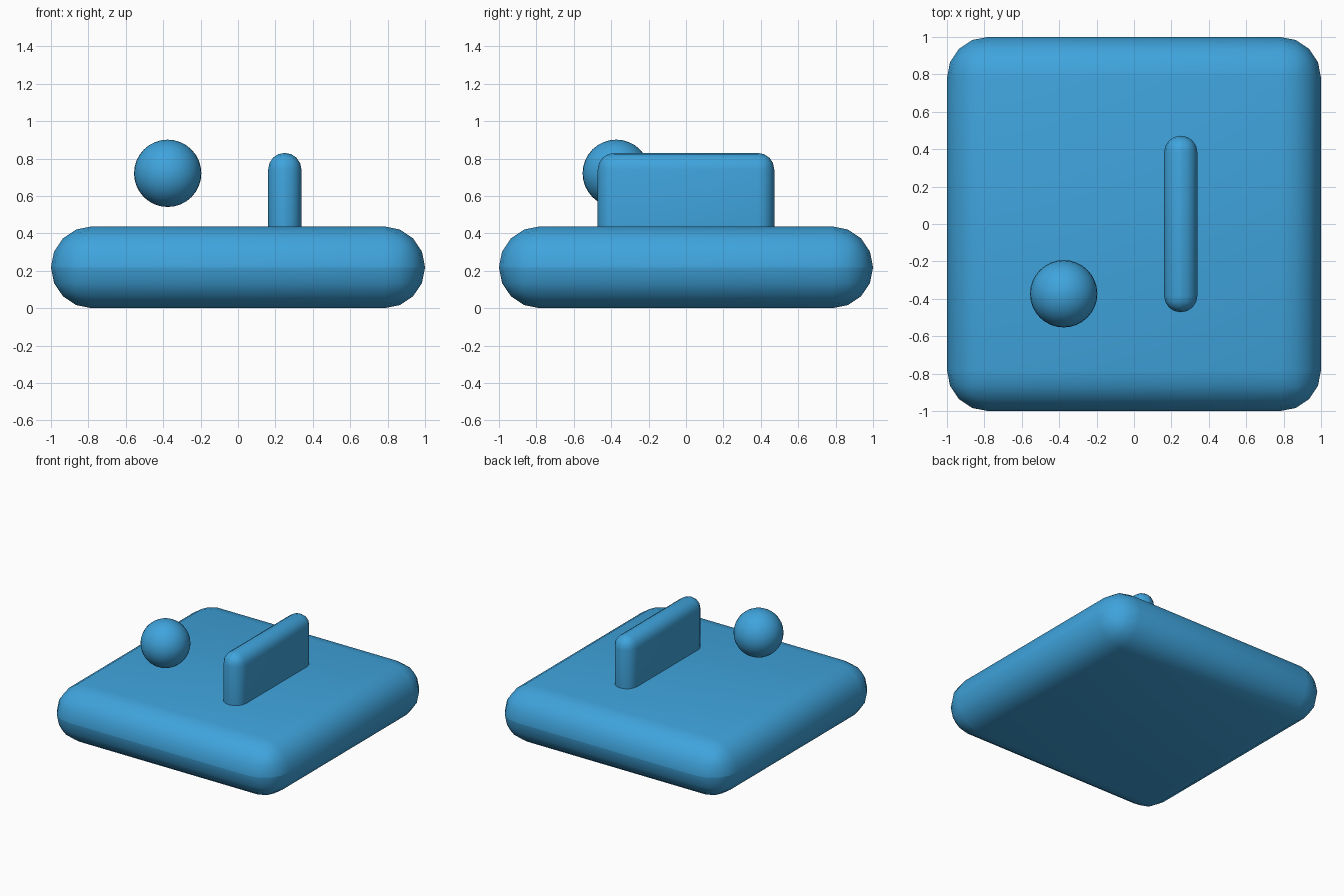
import bpy
from math import radians

if "Cube" in bpy.data.objects:
    bpy.data.objects.remove(bpy.data.objects["Cube"])

blue = bpy.data.materials.new("blue")
blue.diffuse_color = (0.05, 0.37, 0.72, 1)
blue.use_nodes = True
blue.node_tree.nodes["Principled BSDF"].inputs["Base Color"].default_value = blue.diffuse_color


def finish(obj, name):
    obj.name = name
    obj.data.materials.append(blue)
    bpy.ops.object.shade_smooth_by_angle(angle=radians(40))


def rounded_box(name, low, high, radius, segments=4):
    centre = [(a + b) / 2 for a, b in zip(low, high)]
    bpy.ops.mesh.primitive_cube_add(size=1, location=centre)
    obj = bpy.context.object
    obj.scale = [b - a for a, b in zip(low, high)]
    bpy.ops.object.transform_apply(location=False, rotation=False, scale=True)
    bevel = obj.modifiers.new("rounding", 'BEVEL')
    bevel.width = radius
    bevel.segments = segments
    bevel.limit_method = 'NONE'
    bpy.ops.object.modifier_apply(modifier=bevel.name)
    finish(obj, name)


# Thick base slab with fully rounded rim
rounded_box("base", (-1, -1, 0), (1, 1, 0.437), 0.218)

# Upright fin, its foot sunk into the base
rounded_box("fin", (0.161, -0.472, 0.22), (0.339, 0.472, 0.83), 0.0885)

# Floating ball
bpy.ops.mesh.primitive_uv_sphere_add(segments=32, ring_count=16, radius=0.18,
                                     location=(-0.376, -0.373, 0.721))
finish(bpy.context.object, "ball")
